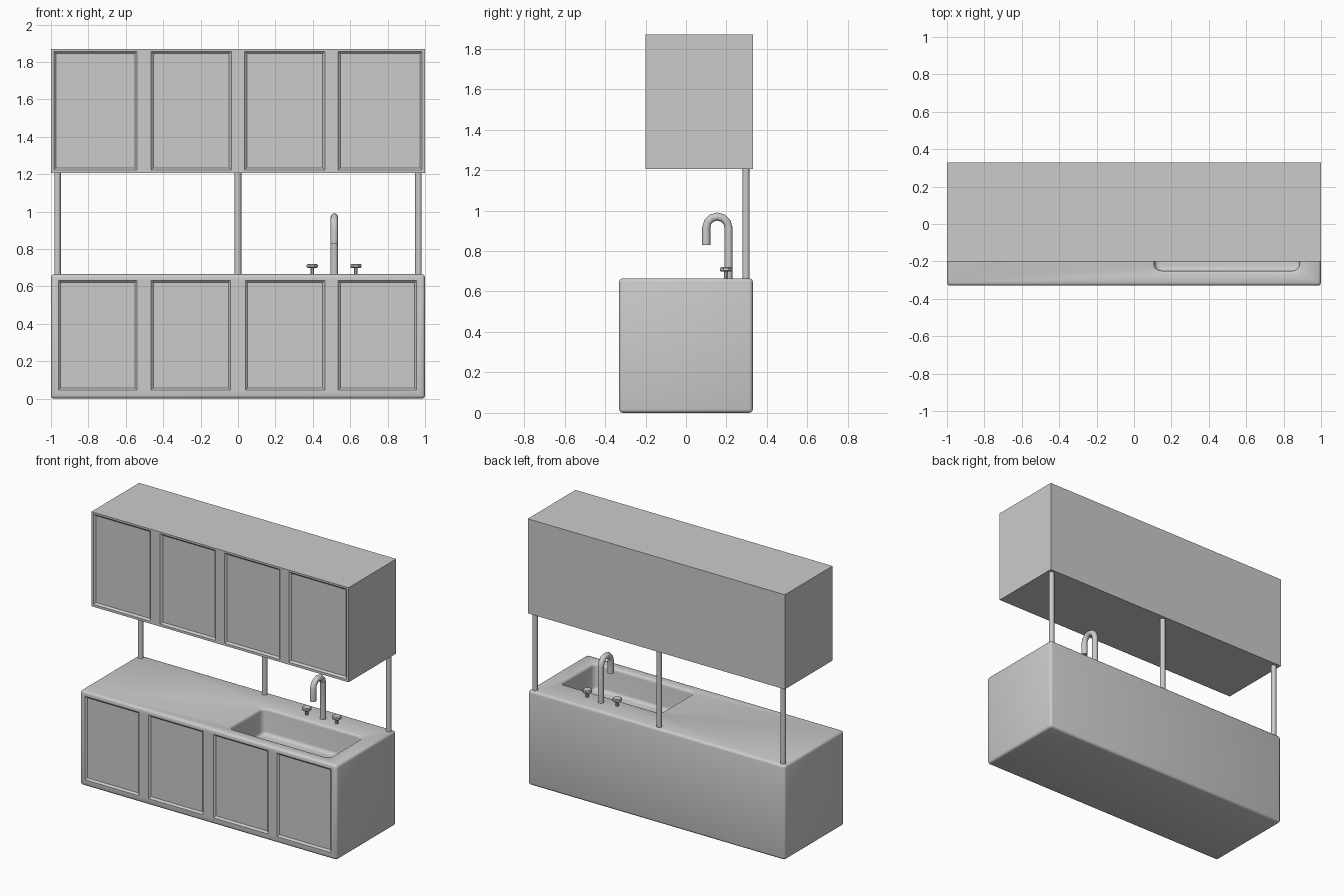
import bpy, bmesh, math
from mathutils import Vector

if "Cube" in bpy.data.objects:
    bpy.data.objects.remove(bpy.data.objects["Cube"])


def add_object(name, bm):
    bmesh.ops.recalc_face_normals(bm, faces=bm.faces)
    mesh = bpy.data.meshes.new(name)
    bm.to_mesh(mesh)
    bm.free()
    ob = bpy.data.objects.new(name, mesh)
    bpy.context.collection.objects.link(ob)
    return ob


def loft(name, rings):
    bm = bmesh.new()
    loops = [[bm.verts.new(p) for p in ring] for ring in rings]
    for a, b in zip(loops, loops[1:]):
        for i in range(len(a)):
            j = (i + 1) % len(a)
            bm.faces.new((a[i], a[j], b[j], b[i]))
    bm.faces.new(loops[0])
    bm.faces.new(loops[-1])
    return add_object(name, bm)


def box(name, lo, hi, bevel=0):
    rings = [[(lo[0], lo[1], z), (hi[0], lo[1], z), (hi[0], hi[1], z), (lo[0], hi[1], z)]
             for z in (lo[2], hi[2])]
    ob = loft(name, rings)
    if bevel:
        m = ob.modifiers.new("bevel", 'BEVEL')
        m.width, m.segments = bevel, 3
        apply(ob, m)
    return ob


def activate(ob):
    bpy.ops.object.select_all(action='DESELECT')
    ob.select_set(True)
    bpy.context.view_layer.objects.active = ob


def apply(ob, mod):
    activate(ob)
    bpy.ops.object.modifier_apply(modifier=mod.name)


def cut(ob, cutter):
    m = ob.modifiers.new("cut", 'BOOLEAN')
    m.operation, m.solver, m.object = 'DIFFERENCE', 'EXACT', cutter
    apply(ob, m)
    bpy.data.objects.remove(cutter)


def smooth(ob, angle=35):
    activate(ob)
    bpy.ops.object.shade_smooth_by_angle(angle=math.radians(angle))


def rounded_rect(x0, x1, y0, y1, r, z, n=4):
    pts = []
    for k, (cx, cy) in enumerate([(x1 - r, y1 - r), (x0 + r, y1 - r), (x0 + r, y0 + r), (x1 - r, y0 + r)]):
        for i in range(n + 1):
            a = math.pi / 2 * (k + i / n)
            pts.append((cx + r * math.cos(a), cy + r * math.sin(a), z))
    return pts


def cut_doors(ob, spans, z0, z1, front):
    # recessed door panels with sloped edges
    for x0, x1 in spans:
        rings = []
        for inset, y in ((0, front - 0.05), (0, front), (0.012, front + 0.012)):
            a, b, c, d = x0 + inset, x1 - inset, z0 + inset, z1 - inset
            rings.append([(a, y, c), (b, y, c), (b, y, d), (a, y, d)])
        cut(ob, loft("door_cutter", rings))


def turned(name, x, y, profile, sides):
    return loft(name, [[(x + r * math.cos(2 * math.pi * (i + .5) / sides),
                         y + r * math.sin(2 * math.pi * (i + .5) / sides), z)
                        for i in range(sides)] for r, z in profile])


TOP = 0.665

# lower cabinet with worktop
base = box("base_cabinet", (-1, -0.33, 0), (1, 0.33, TOP), 0.018)
cut_doors(base, [(-0.96, -0.54), (-0.465, -0.04), (0.04, 0.465), (0.535, 0.955)], 0.045, 0.632, -0.33)

# sink basin with rounded rim and floor edge
basin = [(0, TOP + 0.05), (0, TOP), (0.008, TOP - 0.003), (0.013, TOP - 0.01), (0.015, TOP - 0.02),
         (0.015, 0.505), (0.018, 0.493), (0.026, 0.485), (0.038, 0.482)]
cut(base, loft("sink_cutter", [rounded_rect(0.095 + o, 0.9 - o, -0.265 + o, 0.14 - o, 0.045 - o * 0.6, z)
                               for o, z in basin]))
smooth(base)

# upper cabinet
upper = box("upper_cabinet", (-1, -0.2, 1.205), (1, 0.33, 1.87))
cut_doors(upper, [(-0.985, -0.54), (-0.465, -0.035), (0.035, 0.465), (0.535, 0.985)], 1.222, 1.857, -0.2)

# support posts
for side, x in (("left", -0.965), ("middle", 0), ("right", 0.965)):
    smooth(turned(side + "_post", x, 0.297, [(0.018, TOP - 0.01), (0.018, 1.21)], 12))

# faucet spout: tube swept along a hooked path
path = [(0.21, TOP - 0.01)]
path += [(0.155 + 0.055 * math.cos(math.pi * i / 6), 0.915 + 0.055 * math.sin(math.pi * i / 6)) for i in range(7)]
path += [(0.10, 0.83)]
rings = []
for i, (y, z) in enumerate(path):
    a, b = path[max(i - 1, 0)], path[min(i + 1, len(path) - 1)]
    t = Vector((0, b[0] - a[0], b[1] - a[1])).normalized()
    if i in (1, len(path) - 2):
        t = Vector((0, 0, 1 if i == 1 else -1))
    n = Vector((0, -t.z, t.y))
    rings.append([Vector((0.515, y, z)) + 0.02 * (Vector((1, 0, 0)) * math.cos(u) + n * math.sin(u))
                  for u in [2 * math.pi * k / 16 for k in range(16)]])
smooth(loft("faucet_spout", rings), 40)

# tap handles
for side, x in (("left", 0.397), ("right", 0.63)):
    smooth(turned(side + "_tap_handle", x, 0.197,
                  [(0.011, TOP - 0.01), (0.011, 0.698), (0.027, 0.698), (0.032, 0.703),
                   (0.032, 0.715), (0.027, 0.72)], 8), 30)
